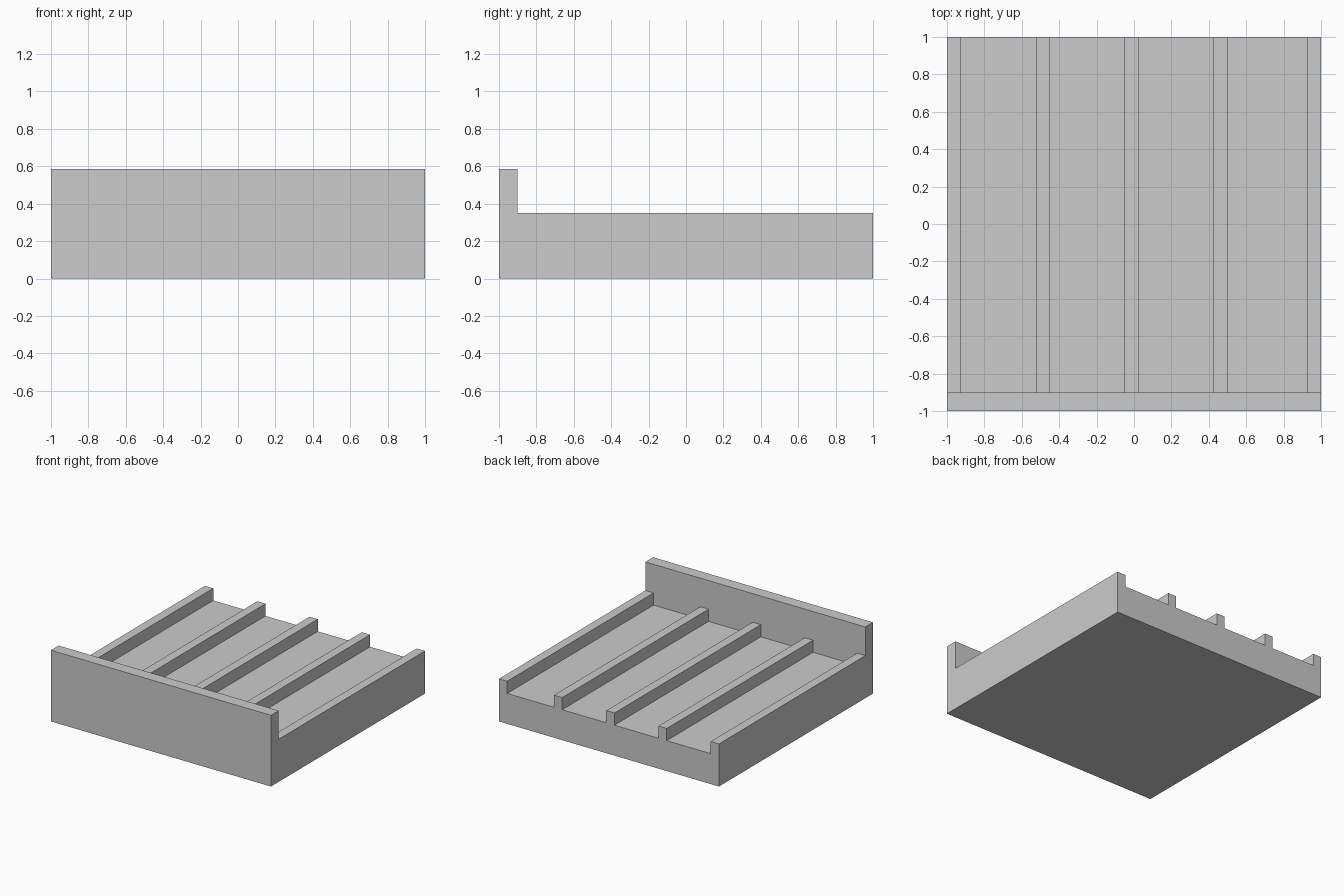
import bpy
import bmesh

cube = bpy.data.objects.get("Cube")
if cube:
    bpy.data.objects.remove(cube, do_unlink=True)

# One plain grey for the whole model
grey = bpy.data.materials.new("light_grey")
grey.use_nodes = True
COLOUR = (0.6, 0.6, 0.6, 1)
grey.diffuse_color = COLOUR
grey.node_tree.nodes["Principled BSDF"].inputs["Base Color"].default_value = COLOUR

FLOOR, RAIL_TOP, PANEL_TOP = 0.25, 0.35, 0.585
PANEL_BACK = -0.9
RAIL_WIDTH = 0.075
RAIL_STARTS = (-1, -0.525, -0.05, 0.425, 0.925)


def extrude_profile(name, profile, y0, y1):
    """Sweep an x-z outline along y into a closed solid."""
    bm = bmesh.new()
    face = bm.faces.new([bm.verts.new((x, y0, z)) for x, z in profile])
    swept = bmesh.ops.extrude_face_region(bm, geom=[face])["geom"]
    verts = [v for v in swept if isinstance(v, bmesh.types.BMVert)]
    bmesh.ops.translate(bm, verts=verts, vec=(0, y1 - y0, 0))
    bmesh.ops.recalc_face_normals(bm, faces=bm.faces)
    mesh = bpy.data.meshes.new(name)
    bm.to_mesh(mesh)
    bm.free()
    mesh.materials.append(grey)
    obj = bpy.data.objects.new(name, mesh)
    bpy.context.collection.objects.link(obj)
    return obj


# Ribbed tray: solid base with five rails rising from its floor
outline = [(1, 0), (-1, 0)]
for x in RAIL_STARTS:
    end = x + RAIL_WIDTH
    if x > -1:
        outline.append((x, FLOOR))
    outline += [(x, RAIL_TOP), (end, RAIL_TOP)]
    if end < 1:
        outline.append((end, FLOOR))
extrude_profile("ribbed_tray", outline, PANEL_BACK, 1)

# Tall panel closing the front
extrude_profile("front_panel", [(-1, 0), (1, 0), (1, PANEL_TOP), (-1, PANEL_TOP)],
                -1, PANEL_BACK)
